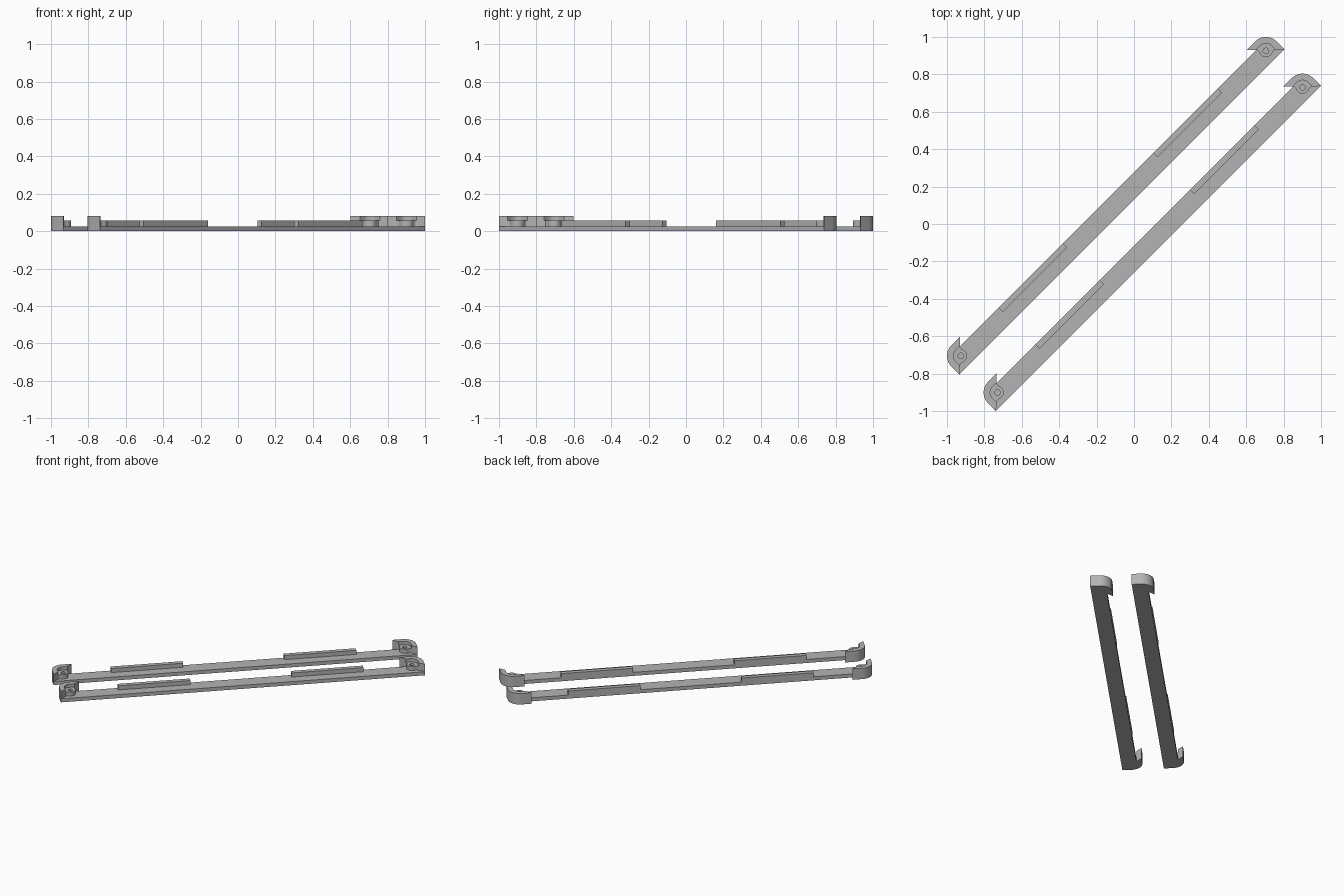
import bpy, bmesh, math

if "Cube" in bpy.data.objects:
    bpy.data.objects.remove(bpy.data.objects["Cube"])

S = math.sqrt(0.5)
U, LOW, TOP, EDGE = 1.229, 0.092, 0.232, 0.195   # half length, bar edges across
R, T = 0.08, 0.035                               # corner radius, wall thickness
CU, CV = U - R, TOP - R                          # corner centre
CUT = 1.315                                      # diagonal end cut: u + v = CUT
BASE, SHELF, RIM = 0.026, 0.056, 0.08            # heights

grey = bpy.data.materials.new("mid_grey")
grey.diffuse_color = (0.46, 0.455, 0.455, 1)
grey.use_nodes = True
grey.node_tree.nodes["Principled BSDF"].inputs["Base Color"].default_value = grey.diffuse_color


def arc(cu, cv, r, a0, a1, n):
    return [(cu + r * math.cos(math.radians(a0 + (a1 - a0) * i / n)),
             cv + r * math.sin(math.radians(a0 + (a1 - a0) * i / n))) for i in range(n + 1)]


def prism(name, loops, z0, z1, shift, flip=1):
    """Extrude outlines (first outer, then holes) laid out along the diagonal."""
    bm = bmesh.new()
    edges = []
    for loop in loops:
        vs = []
        for u, v in loop:
            u, v = u * flip, v + shift
            vs.append(bm.verts.new(((u - v) * S, (u + v) * S, z0)))
        edges += [bm.edges.new((vs[i], vs[i - 1])) for i in range(len(vs))]
    bmesh.ops.triangle_fill(bm, use_beauty=True, edges=edges, normal=(0, 0, 1))
    out = bmesh.ops.extrude_face_region(bm, geom=bm.faces[:], use_keep_orig=True)
    for g in out["geom"]:
        if isinstance(g, bmesh.types.BMVert):
            g.co.z = z1
    bmesh.ops.recalc_face_normals(bm, faces=bm.faces[:])
    me = bpy.data.meshes.new(name)
    bm.to_mesh(me)
    bm.free()
    ob = bpy.data.objects.new(name, me)
    me.materials.append(grey)
    bpy.context.collection.objects.link(ob)
    bpy.ops.object.select_all(action='DESELECT')
    ob.select_set(True)
    bpy.context.view_layer.objects.active = ob
    bpy.ops.object.shade_smooth_by_angle(angle=math.radians(30))


# rounded corner outlines
outer = arc(CU, CV, R, 0, 90, 16)
inner = arc(CU, CV, R - T, 0, 90, 16)
tip = (CUT - TOP, TOP)
in_top, in_side = (CUT - TOP + T, TOP - T), (U - T, CUT - U + T)

# bar plate with both corner feet
half = [(U, LOW)] + outer + [tip, (CUT - EDGE, EDGE)]
plate = half + [(-u, v) for u, v in reversed(half)]

# corner wall
wall = [(U, LOW)] + outer + [tip, in_top] + inner[::-1] + [in_side]

# screw shelf: straight diagonal edge with a round lobe in the middle
mu, mv = (in_top[0] + in_side[0]) / 2, (in_top[1] + in_side[1]) / 2
flare = [(-0.047, 0), (-0.042, 0.003), (-0.037, 0.009)]
lobe = flare + arc(0, 0, 0.037, 153, 27, 14) + [(-s, t) for s, t in reversed(flare)]
lobe = [(mu + (s - t) * S, mv - (s + t) * S) for s, t in lobe]
shelf = [in_side] + inner + [in_top] + lobe
hole = arc(mu - 0.003, mv - 0.003, 0.015, 0, 345, 23)

# edge pad
pad = [(0.342, 0.163), (0.828, 0.163), (0.828, EDGE), (0.342, EDGE)]

for side, shift in (("back", 0.0), ("front", -0.277)):
    prism(side + "_bar", [plate], 0, BASE, shift)
    for end, flip in (("right", 1), ("left", -1)):
        prism(f"{side}_{end}_corner_wall", [wall], BASE, RIM, shift, flip)
        prism(f"{side}_{end}_screw_shelf", [shelf, hole], BASE, SHELF, shift, flip)
        prism(f"{side}_{end}_pad", [pad], BASE, SHELF, shift, flip)
